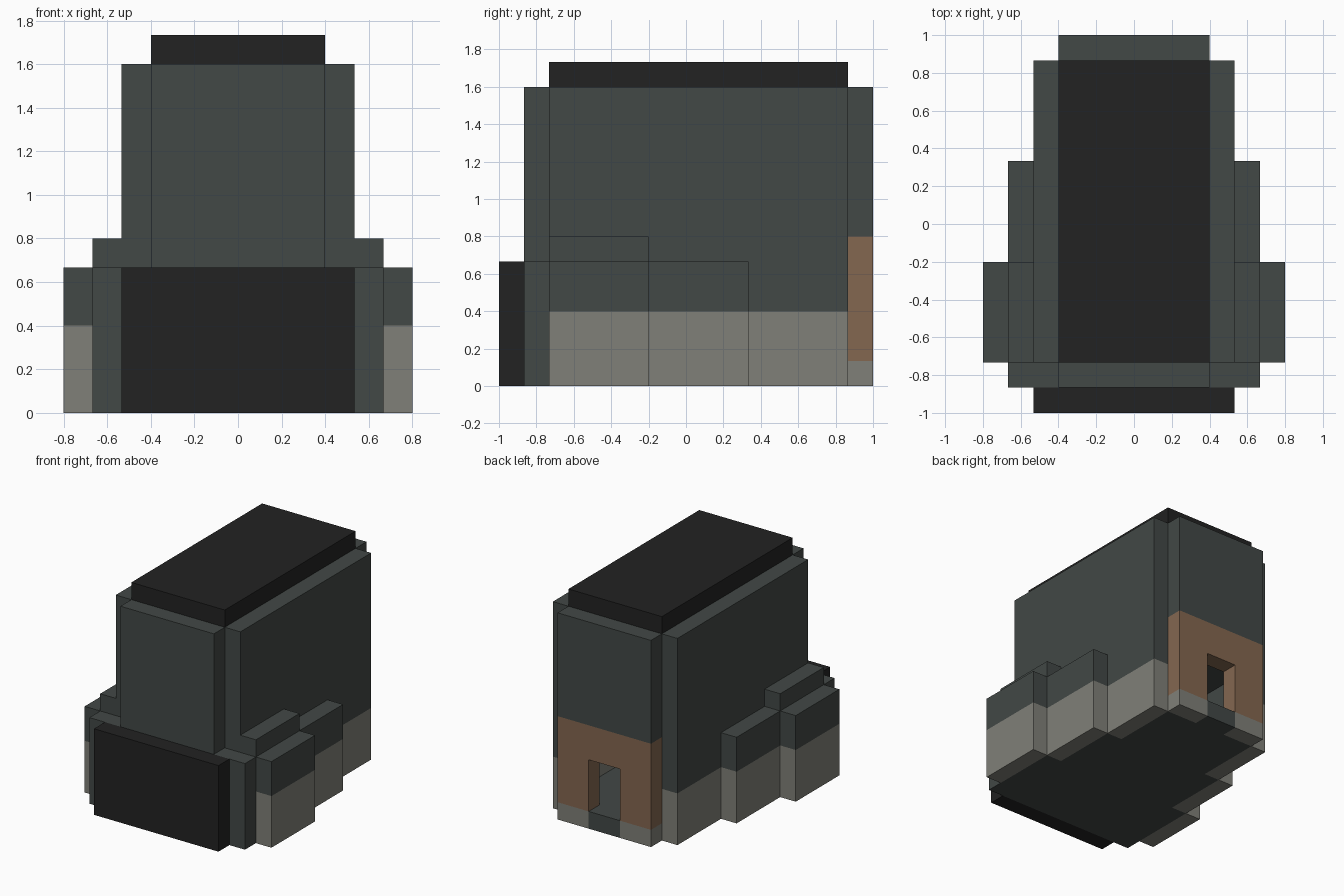
import bpy
import bmesh

cube = bpy.data.objects.get("Cube")
if cube:
    bpy.data.objects.remove(cube, do_unlink=True)

U = 2 / 15  # one block of the building grid


def material(name, rgb):
    """Flat colour given as 0-255 display values, stored as linear."""
    def linear(c):
        c /= 255
        return c / 12.92 if c <= 0.04045 else ((c + 0.055) / 1.055) ** 2.4
    colour = [linear(c) for c in rgb] + [1]
    m = bpy.data.materials.new(name)
    m.use_nodes = True
    m.diffuse_color = colour
    bsdf = m.node_tree.nodes["Principled BSDF"]
    bsdf.inputs["Base Color"].default_value = colour
    bsdf.inputs["Roughness"].default_value = 0.9
    return m


SLATE = material("slate_grey", (66, 72, 70))
BLACK = material("charcoal_black", (34, 34, 34))
STONE = material("stone_beige", (128, 128, 120))
BROWN = material("wood_brown", (132, 103, 80))


def box(name, x, y, z, mat):
    """Box from (min, max) pairs in blocks; y counts from the front."""
    bm = bmesh.new()
    bmesh.ops.create_cube(bm, size=1)
    for v in bm.verts:
        v.co = (x[v.co.x > 0] * U, y[v.co.y > 0] * U - 1, z[v.co.z > 0] * U)
    mesh = bpy.data.meshes.new(name)
    bm.to_mesh(mesh)
    bm.free()
    mesh.materials.append(mat)
    obj = bpy.data.objects.new(name, mesh)
    bpy.context.collection.objects.link(obj)


def pair(name, x, y, z, mat):
    """The same box on both sides of the building."""
    box(name + "_left", x, y, z, mat)
    box(name + "_right", (-x[1], -x[0]), y, z, mat)


def stack(name, x, y, bands):
    """Mirrored wall made of coloured bands: (bottom, top, part, material)."""
    for z0, z1, part, mat in bands:
        pair(name + "_" + part, x, y, (z0, z1), mat)


# Floor, widening towards the front, and the upper storey floor
box("floor", (-3, 3), (2, 14), (0, 1), SLATE)
pair("floor_mid", (3, 4), (2, 10), (0, 1), SLATE)
pair("floor_wing", (4, 5), (2, 6), (0, 1), SLATE)
box("upper_floor", (-3, 3), (2, 14), (5, 6), SLATE)

# Side walls on a stone base
stack("side_wall_rear", (3, 4), (10, 14),
      [(0, 3, "base", STONE), (3, 12, "upper", SLATE)])
stack("side_wall_front", (3, 4), (2, 10),
      [(1, 3, "base", STONE), (3, 12, "upper", SLATE)])

# Stepped buttresses
stack("inner_step_rear", (4, 5), (6, 10),
      [(0, 3, "base", STONE), (3, 5, "upper", SLATE)])
stack("inner_step_front", (4, 5), (2, 6),
      [(1, 3, "base", STONE), (3, 6, "upper", SLATE)])
stack("outer_step", (5, 6), (2, 6),
      [(0, 3, "base", STONE), (3, 5, "upper", SLATE)])

# Front wall and dark front panel
box("front_wall_lower", (-5, 5), (1, 2), (0, 5), SLATE)
box("front_wall_upper", (-3, 3), (1, 2), (5, 12), SLATE)
box("front_panel", (-4, 4), (0, 1), (0, 5), BLACK)

# Back wall with a doorway
box("doorstep", (-1, 1), (14, 15), (0, 1), SLATE)
stack("back_wall", (1, 3), (14, 15),
      [(0, 1, "base", STONE), (1, 4, "door_side", BROWN)])
box("door_lintel", (-3, 3), (14, 15), (4, 6), BROWN)
box("back_wall_upper", (-3, 3), (14, 15), (6, 12), SLATE)

# Roof
box("roof", (-3, 3), (2, 14), (12, 13), BLACK)
